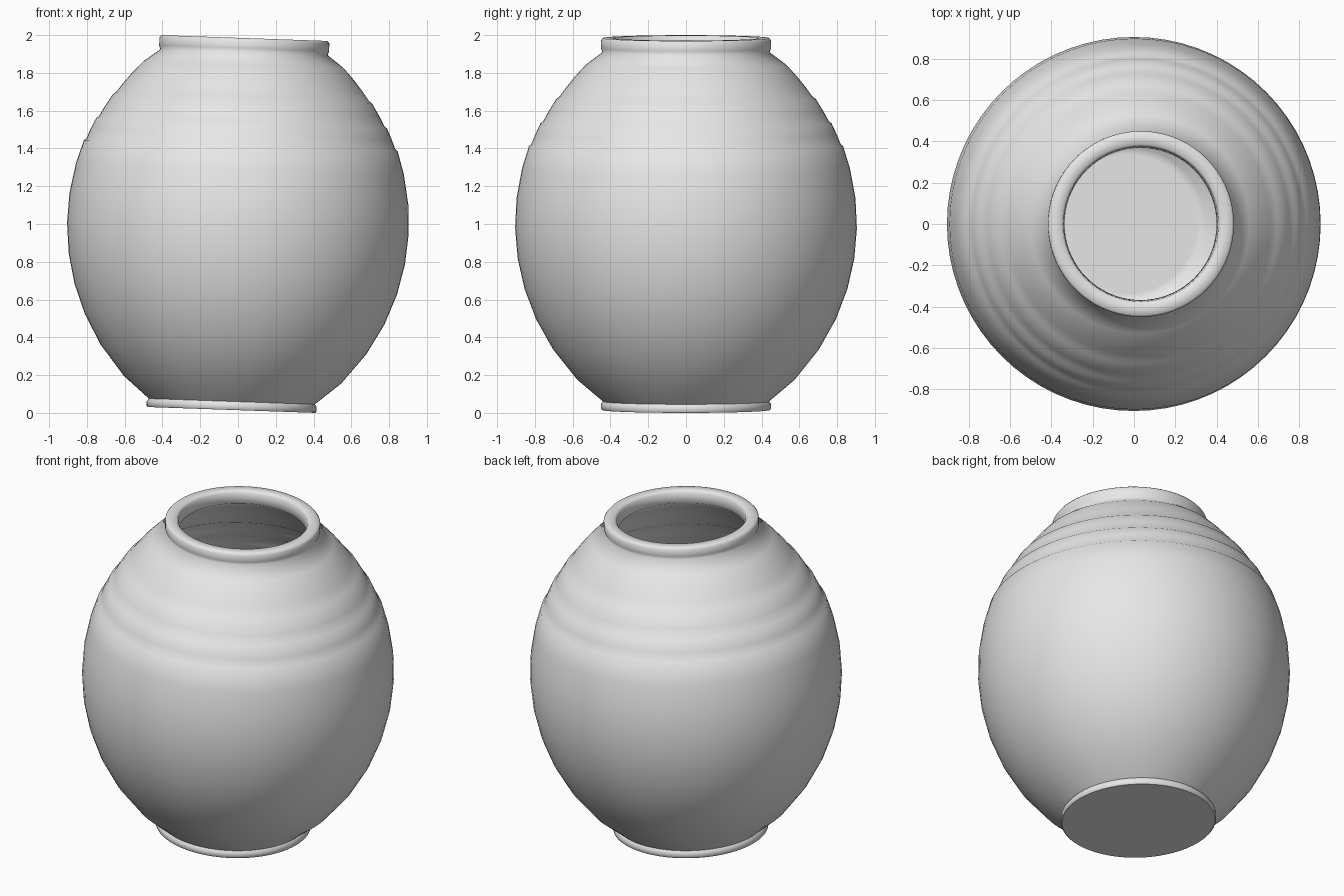
import bpy, bmesh, math
from mathutils import Matrix

cube = bpy.data.objects.get("Cube")
if cube:
    bpy.data.objects.remove(cube, do_unlink=True)

SEGMENTS = 72
HEIGHT = 1.97
HALF = HEIGHT / 2
WALL = 0.075
NECK_R = 0.45
BELLY_R, ARC_R = 0.905, 1.198
TILT = math.radians(2)

clay = bpy.data.materials.new("pale grey clay")
clay.use_nodes = True
clay.diffuse_color = (0.8, 0.8, 0.8, 1)
clay.node_tree.nodes["Principled BSDF"].inputs["Base Color"].default_value = (0.8, 0.8, 0.8, 1)


def belly(h):
    """Radius of the bulging wall at height h."""
    return BELLY_R - ARC_R + math.sqrt(ARC_R ** 2 - (h - HALF) ** 2)


# Belly: broad thrown bands below, three thin ledges on the shoulder
body = [(belly(h) - 0.01, h) for h in (0.045,)]
body += [(belly(0.16 * i), 0.16 * i) for i in range(1, 9)]
shrink = 0
for ledge in (1.41, 1.53, 1.66):
    body.append((belly(ledge - 0.012) - shrink, ledge - 0.012))
    shrink += 0.009
    body.append((belly(ledge) - shrink, ledge))
    body.append((belly(ledge + 0.05) - shrink, ledge + 0.05))
body += [(belly(h) - shrink, h) for h in (1.77, 1.83)]
body.append((NECK_R - 0.007, 1.895))

# Whole section: base, foot, belly, rim, then the inner wall back down
foot = [(NECK_R - 0.006, 0), (NECK_R, 0.005), (NECK_R, 0.032)]
rim = [(NECK_R, 1.915), (NECK_R, HEIGHT - 0.012), (NECK_R - 0.01, HEIGHT),
       (NECK_R - WALL + 0.01, HEIGHT), (NECK_R - WALL, HEIGHT - 0.012)]
inside = [(r - WALL, h) for r, h in reversed(body)]
floor = [(NECK_R - WALL - 0.02, WALL)]
inside[-1] = (NECK_R - WALL, WALL + 0.01)
section = foot + body + rim + inside + floor

# Lathe the section around the axis and close both discs
bm = bmesh.new()
rings = []
for r, h in section:
    rings.append([bm.verts.new((r * math.cos(a), r * math.sin(a), h - HALF))
                  for a in (math.tau * i / SEGMENTS for i in range(SEGMENTS))])
for low, high in zip(rings, rings[1:]):
    for i in range(SEGMENTS):
        j = (i + 1) % SEGMENTS
        bm.faces.new((low[i], low[j], high[j], high[i]))
base_disc = bm.faces.new(list(reversed(rings[0])))
floor_disc = bm.faces.new(rings[-1])
# Keep both discs flat-shaded up to their edges
for disc in (base_disc, floor_disc):
    bmesh.ops.inset_region(bm, faces=[disc], thickness=0.02)

# Lean the jar a little to its left
bm.transform(Matrix.Translation((0, 0, 1)) @ Matrix.Rotation(TILT, 4, "Y"))
bmesh.ops.recalc_face_normals(bm, faces=bm.faces)

mesh = bpy.data.meshes.new("jar")
bm.to_mesh(mesh)
bm.free()
mesh.materials.append(clay)
jar = bpy.data.objects.new("jar", mesh)
bpy.context.collection.objects.link(jar)
bpy.ops.object.select_all(action="DESELECT")
jar.select_set(True)
bpy.context.view_layer.objects.active = jar
bpy.ops.object.shade_smooth_by_angle(angle=math.radians(80))
